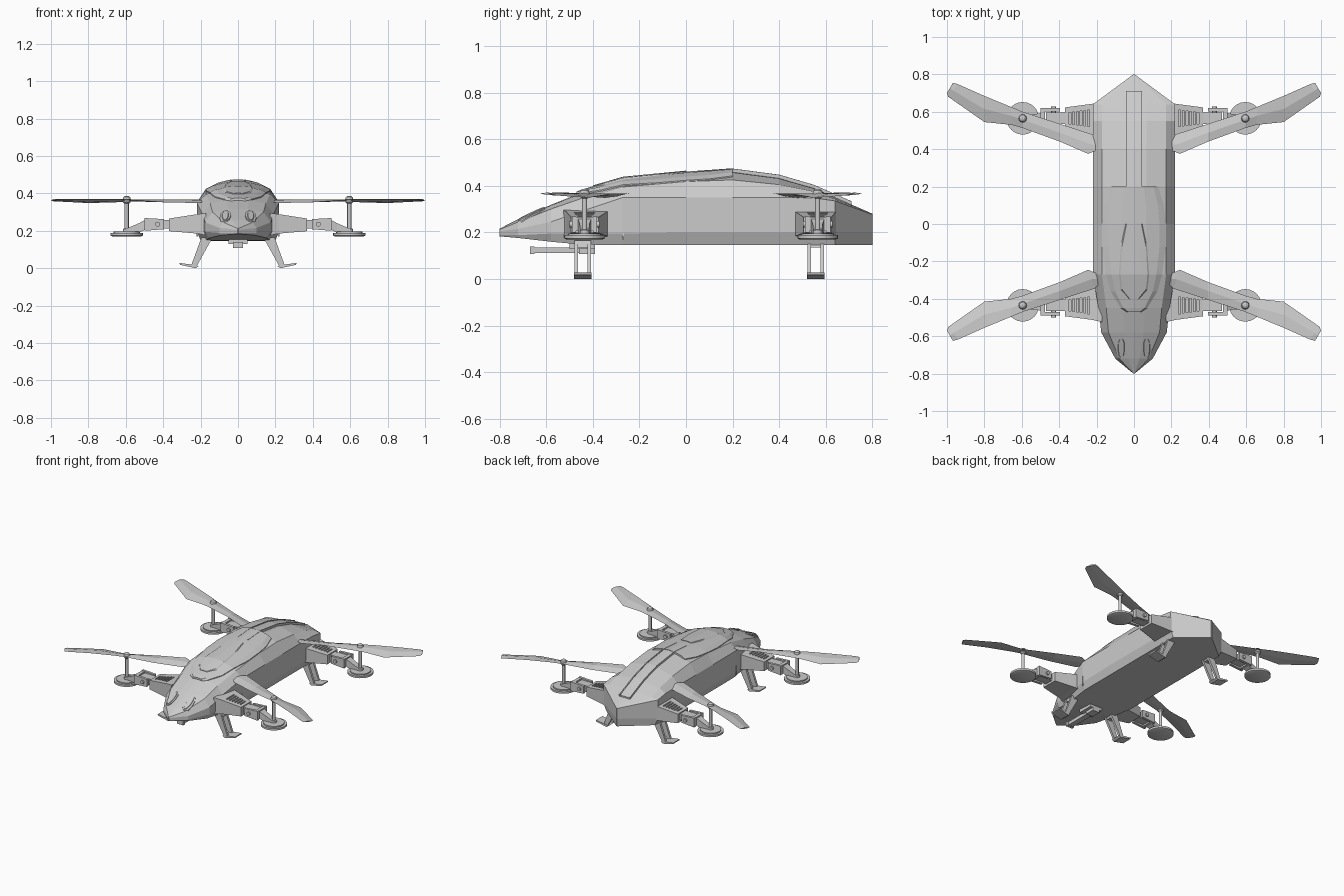
import bpy, bmesh
from math import sin, cos, pi

if "Cube" in bpy.data.objects:
    bpy.data.objects.remove(bpy.data.objects["Cube"])


def finish(name, bm, mirror=False, smooth=False):
    bmesh.ops.recalc_face_normals(bm, faces=bm.faces)
    me = bpy.data.meshes.new(name)
    bm.to_mesh(me)
    bm.free()
    ob = bpy.data.objects.new(name, me)
    bpy.context.collection.objects.link(ob)
    if smooth:
        bpy.ops.object.select_all(action='DESELECT')
        ob.select_set(True)
        bpy.context.view_layer.objects.active = ob
        bpy.ops.object.shade_smooth_by_angle(angle=0.6)
    if mirror:
        ob.modifiers.new("mirror", 'MIRROR')
    return ob


def add_loft(bm, rings):
    vs = [[bm.verts.new(p) for p in r] for r in rings]
    n = len(vs[0])
    for a, b in zip(vs, vs[1:]):
        for i in range(n):
            j = (i + 1) % n
            bm.faces.new((a[i], a[j], b[j], b[i]))
    bm.faces.new(vs[0])
    bm.faces.new(vs[-1][::-1])


def loft(name, rings, mirror=False, smooth=False):
    bm = bmesh.new()
    add_loft(bm, rings)
    return finish(name, bm, mirror, smooth)


def rect_x(x, y0, y1, z0, z1):
    return [(x, y0, z0), (x, y1, z0), (x, y1, z1), (x, y0, z1)]


def box(name, x0, x1, y0, y1, z0, z1, mirror=False):
    return loft(name, [rect_x(x0, y0, y1, z0, z1), rect_x(x1, y0, y1, z0, z1)], mirror)


def prism(name, prof, y0, y1, mirror=False):
    return loft(name, [[(x, y, z) for x, z in prof] for y in (y0, y1)], mirror)


def lathe(name, x, y, prof, n=24):
    rings = [[(x + r * cos(2 * pi * i / n), y + r * sin(2 * pi * i / n), z)
              for i in range(n)] for r, z in prof]
    return loft(name, rings, True, True)


# Fuselage stations: y, half width, bottom, lower side, upper side, shoulder, ridge
ST = [(-.80, .003, .183, .188, .205, .212, .216),
      (-.72, .10, .176, .188, .215, .245, .257),
      (-.58, .175, .160, .195, .245, .300, .318),
      (-.45, .19, .148, .195, .290, .345, .370),
      (-.27, .22, .145, .195, .350, .395, .422),
      (0, .22, .145, .200, .350, .418, .448),
      (.20, .22, .145, .200, .350, .425, .462),
      (.40, .22, .145, .200, .350, .405, .435),
      (.55, .22, .145, .200, .348, .375, .390),
      (.64, .22, .145, .200, .335, .343, .350),
      (.80, .003, .145, .200, .276, .279, .280)]


def half(y):
    for a, b in zip(ST, ST[1:]):
        if y <= b[0]:
            break
    t = (y - a[0]) / (b[0] - a[0])
    _, w, zb, z1, z2, zm, zt = [p + (q - p) * t for p, q in zip(a, b)]
    return [(.9 * w, zb), (w, z1), (w, z2), (.78 * w, zm),
            (.3 * w, zm + .85 * (zt - zm)), (0, zt)]


def skin(x, y):
    top = half(y)[2:]
    x = min(abs(x), top[0][0])
    for (xa, za), (xb, zb) in zip(top, top[1:]):
        if x >= xb:
            return zb + (za - zb) * (x - xb) / (xa - xb)


rings = []
for s in ST:
    h = half(s[0])
    rings.append([(x, s[0], z) for x, z in h] + [(-x, s[0], z) for x, z in h[-2::-1]])
loft("fuselage", rings)


# Raised plates that follow the fuselage top
def plate(name, stations, off, cx=0, mirror=False, edge=.4):
    fs = (-1, -.8, -.4, 0, .4, .8, 1)
    rr = []
    for y, w in stations:
        top = [(cx + w * f, y, skin(cx + w * f, y) + off * (edge if abs(f) == 1 else 1)) for f in fs]
        rr.append(top + [(x, y, skin(x, y) - .02) for x, _, _ in top[::-1]])
    return loft(name, rr, mirror)


plate("canopy", [(-.47, .04), (-.45, .07), (-.36, .125), (-.27, .15), (-.12, .17),
                 (0, .17), (.10, .16), (.20, .13)], .013)
plate("canopy_front_pane", [(-.40, .03), (-.35, .08), (-.27, .09), (-.12, .08), (0, .05)], .017)
plate("spine_cover", [(.05, .036), (.20, .044), (.40, .044), (.55, .044), (.64, .04), (.71, .034)], .010, edge=1)
for sx in (-1, 1):
    plate("spine_rail", [(.05, .004), (.2, .004), (.4, .004), (.55, .004), (.64, .004), (.71, .004)],
          .015, cx=sx * .04, edge=1)
eye = [(-.72, .008), (-.705, .022), (-.67, .030), (-.63, .026), (-.605, .010)]
plate("nose_eye_rim", eye, .006, .068, True, 1)
plate("nose_eye_lens", [(y * .9 - .0665, w * .65) for y, w in eye], .010, .068, True)
box("side_seam", .215, .222, -.272, -.266, .17, .24, True)

# Under-nose barrel and its mount
box("barrel_mount", -.05, .05, -.50, -.39, .128, .16)
box("barrel_block", -.028, .028, -.46, -.39, .107, .135)
box("barrel", -.020, .020, -.655, -.40, .112, .136)
box("muzzle", -.026, .026, -.67, -.65, .108, .140)

# Arms, rotors and legs: front and rear pairs, mirrored left to right
for tag, yc, s in (("front", -.435, -1), ("rear", .565, 1)):
    def Y(d):
        return yc + s * d

    # tapered arm root with cooling slots cut in its top
    arm = loft(tag + "_arm", [rect_x(.17, Y(-.105), Y(.09), .175, .295),
                              rect_x(.22, Y(-.095), Y(.078), .185, .288),
                              rect_x(.37, Y(-.06), Y(.058), .198, .265)])
    bm = bmesh.new()
    for i in range(6):
        x = .238 + i * .02
        d = .045 - i * .003
        add_loft(bm, [rect_x(x, Y(-d), Y(d), .25, .32), rect_x(x + .010, Y(-d), Y(d), .25, .32)])
    cut = finish(tag + "_slot_cutter", bm)
    cut.hide_render = True
    cut.hide_viewport = True
    m = arm.modifiers.new("slots", 'BOOLEAN')
    m.operation = 'DIFFERENCE'
    m.object = cut
    arm.modifiers.new("mirror", 'MIRROR')

    # folding hinge
    box(tag + "_hinge_link", .36, .47, Y(-.03), Y(.03), .212, .258, True)
    for d in (-.045, .045):
        prism(tag + "_hinge_plate", [(.395, .208), (.50, .200), (.50, .268), (.395, .262)],
              Y(d - .009), Y(d + .009), True)
    box(tag + "_hinge_bridge", .475, .50, Y(-.045), Y(.045), .205, .265, True)
    pin = [[(.43 + .013 * cos(i * pi / 6), Y(d), .235 + .013 * sin(i * pi / 6))
            for i in range(12)] for d in (-.064, .064)]
    loft(tag + "_hinge_pin", pin, True, True)
    loft(tag + "_motor_bracket", [rect_x(.49, Y(-.03), Y(.03), .208, .262),
                                  rect_x(.53, Y(-.022), Y(.022), .190, .24),
                                  rect_x(.60, Y(-.018), Y(.018), .185, .21)], True)

    # motor disc, shaft and hub
    lathe(tag + "_motor_disc", .595, Y(0), [(.078, .170), (.087, .174), (.087, .188), (.07, .188), (.07, .196)])
    lathe(tag + "_rotor_shaft", .595, Y(0), [(.02, .19), (.02, .21), (.011, .212), (.011, .36)], 12)
    lathe(tag + "_rotor_hub", .595, Y(0), [(.012, .345), (.02, .353), (.022, .367),
                                           (.018, .380), (.008, .387)], 12)

    # two-bladed rotor: leading and trailing edge offsets from the hub, with heights
    secs = [(.373, .19, .366, .405, .135, .362), (.345, .182, .368, .398, .115, .358),
            (.21, .122, .371, .205, -.02, .348), (.065, .062, .370, .06, -.035, .352),
            (0, .035, .367, 0, -.052, .355), (-.2, -.03, .352, -.2, -.125, .367),
            (-.385, -.09, .348, -.35, -.19, .368), (-.405, -.11, .352, -.392, -.172, .365)]
    rr = []
    for ax, ay, az, bx, by, bz in secs:
        mx, my, mz = (ax + bx) / 2, (ay + by) / 2, (az + bz) / 2
        rr.append([(.595 + ax, Y(ay), az), (.595 + mx, Y(my), mz + .007),
                   (.595 + bx, Y(by), bz), (.595 + mx, Y(my), mz - .003)])
    loft(tag + "_rotor_blades", rr, True)

    # landing leg: two struts and a foot
    yl = yc - .008
    for d in (-.028, .028):
        prism(tag + "_leg_strut", [(.135, .165), (.195, .165), (.25, .015), (.222, .008)],
              yl + d - .008, yl + d + .008, True)
    prism(tag + "_leg_brace", [(.145, .165), (.19, .165), (.198, .135), (.158, .135)], yl - .028, yl + .028, True)
    prism(tag + "_foot", [(.212, .010), (.228, .0), (.31, .018), (.313, .028), (.24, .018)],
          yl - .038, yl + .038, True)
